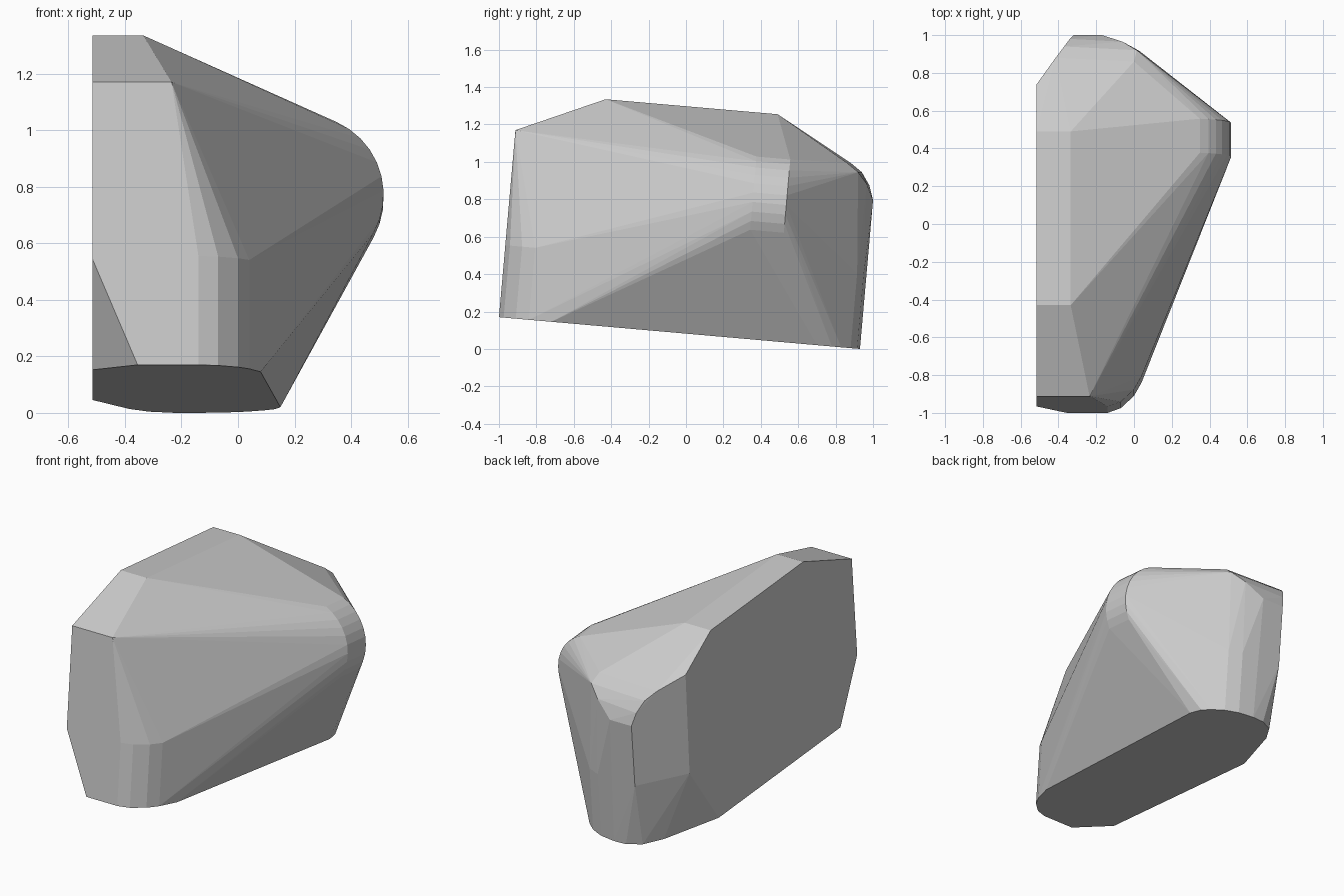
import bpy, bmesh, math

if "Cube" in bpy.data.objects:
    bpy.data.objects.remove(bpy.data.objects["Cube"])

TILT = 0.088            # the block leans: base drops towards the back
XL = -0.515             # flat left side


def on_base(x, y):
    """Point on the tilted base plane."""
    return (x, y, 0.175 - (y + 1) * TILT)


def raised(p, h):
    """Move a base point up along the leaning column direction."""
    return (p[0], p[1] + h * TILT, p[2] + h)


pts = []

# top ridges running across the flat left part
pts += [(x, -0.43, 1.34) for x in (XL, -0.335)]
pts += [(x, 0.49, 1.26) for x in (XL, -0.335)]
pts += [(x, -0.912, 1.175) for x in (XL, -0.235)]

# front column with rounded right corner
front = [on_base(x, y) for x, y in
         ((-0.14, -1.0), (-0.07, -0.975), (0.0, -0.91), (0.04, -0.84))]
pts += front + [raised(p, 0.385) for p in front]
pts += [on_base(-0.355, -1.0), (XL, -0.966, 0.55)]

# remaining base outline
pts += [on_base(x, y) for x, y in
        ((XL, -0.8), (0.08, -0.72), (0.15, 0.7), (0.13, 0.78),
         (XL, 0.41), (-0.385, 0.77), (-0.315, 0.88))]

# back column with rounded right corner
back = [on_base(x, y) for x, y in
        ((-0.23, 0.925), (-0.15, 0.93), (-0.05, 0.915), (0.03, 0.88), (0.09, 0.83))]
pts += back + [raised(p, 0.4) for p in back[1:4]]

# rounded back top edge, from the left bevel to the right corner
pts += [(XL, 0.74, 1.075), (XL, 0.70, 0.44), (-0.32, 0.965, 0.41)]
pts += [(-0.415, 0.88, 1.0), (-0.37, 0.94, 0.95), (-0.34, 0.98, 0.88), (-0.32, 1.0, 0.80)]
pts += [(0.0, 0.86, 1.0), (0.015, 0.92, 0.95), (-0.06, 0.965, 0.89), (-0.17, 1.0, 0.80)]

# rounded bulge on the right side
for i in range(10):
    a = math.radians(66 - i * 95 / 9)
    x, z = 0.235 + 0.28 * math.cos(a), 0.77 + 0.28 * math.sin(a)
    for d in (-0.09, 0.09):
        pts.append((x, 0.445 + d + (z - 0.77) * TILT, z - d * TILT))

# wrap everything in one faceted shell
bm = bmesh.new()
for p in pts:
    bm.verts.new(p)
hull = bmesh.ops.convex_hull(bm, input=bm.verts[:])
loose = {g for g in hull["geom_interior"] + hull["geom_unused"]
         if isinstance(g, bmesh.types.BMVert)}
bmesh.ops.delete(bm, geom=list(loose), context='VERTS')
bmesh.ops.dissolve_limit(bm, angle_limit=math.radians(1.0),
                         verts=bm.verts[:], edges=bm.edges[:])
bmesh.ops.recalc_face_normals(bm, faces=bm.faces[:])
low = min(v.co.z for v in bm.verts)
bmesh.ops.translate(bm, verts=bm.verts[:], vec=(0, 0, -low))

mesh = bpy.data.meshes.new("faceted_block")
bm.to_mesh(mesh)
bm.free()
block = bpy.data.objects.new("faceted_block", mesh)
bpy.context.collection.objects.link(block)
